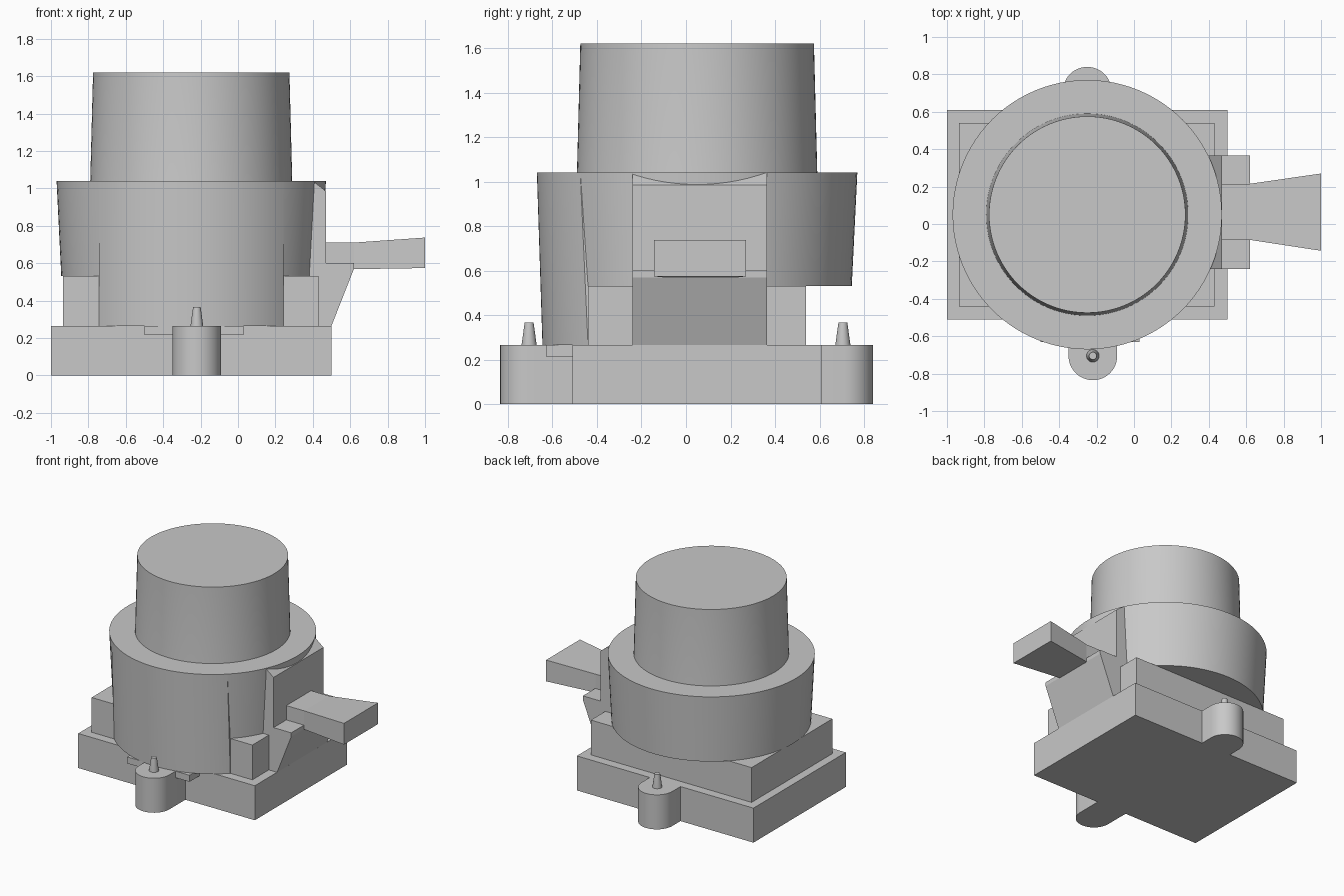
import bpy, bmesh, math

if "Cube" in bpy.data.objects:
    bpy.data.objects.remove(bpy.data.objects["Cube"])

grey = bpy.data.materials.new("plain grey")
grey.diffuse_color = (0.58, 0.58, 0.58, 1)
grey.use_nodes = True
grey.node_tree.nodes["Principled BSDF"].inputs["Base Color"].default_value = grey.diffuse_color

CX, CY = -0.25, 0.05      # axis of the round parts
FLOOR = 0.265             # top of the base slab


def loft(name, rings, smooth=False):
    """Closed solid through rings of equal point count."""
    bm = bmesh.new()
    rows = [[bm.verts.new(p) for p in ring] for ring in rings]
    n = len(rows[0])
    for a, b in zip(rows, rows[1:]):
        for i in range(n):
            j = (i + 1) % n
            bm.faces.new((a[i], a[j], b[j], b[i]))
    bm.faces.new(rows[0])
    bm.faces.new(rows[-1])
    bmesh.ops.recalc_face_normals(bm, faces=bm.faces)
    mesh = bpy.data.meshes.new(name)
    bm.to_mesh(mesh)
    bm.free()
    mesh.materials.append(grey)
    obj = bpy.data.objects.new(name, mesh)
    bpy.context.collection.objects.link(obj)
    if smooth:
        bpy.ops.object.select_all(action='DESELECT')
        obj.select_set(True)
        bpy.context.view_layer.objects.active = obj
        bpy.ops.object.shade_smooth_by_angle(angle=math.radians(30))
    return obj


def box(name, x0, x1, y0, y1, z0, z1):
    pts = [(x0, y0), (x1, y0), (x1, y1), (x0, y1)]
    return loft(name, [[(x, y, z) for x, y in pts] for z in (z0, z1)])


def arc(cx, cy, r, a0, a1, n):
    return [(cx + r * math.cos(a0 + (a1 - a0) * i / n),
             cy + r * math.sin(a0 + (a1 - a0) * i / n)) for i in range(n + 1)]


def cone(name, cx, cy, levels, n=96):
    """Round part; levels are (radius, height)."""
    rings = [[(x, y, z) for x, y in arc(cx, cy, r, 0, 2 * math.pi, n)[:-1]]
             for r, z in levels]
    return loft(name, rings, True)


# Base slab with a rounded screw lug at front and back
outline = [(-1, -0.51)]
outline += [(-0.35, -0.51)] + arc(-0.22, -0.705, 0.13, math.pi, 2 * math.pi, 24) + [(-0.09, -0.51)]
outline += [(0.5, -0.51), (0.5, 0.61)]
outline += [(-0.12, 0.61)] + arc(-0.25, 0.71, 0.13, 0, math.pi, 24) + [(-0.38, 0.61)]
outline += [(-1, 0.61)]
loft("base_slab", [[(x, y, z) for x, y in outline] for z in (0, FLOOR)], True)

# Tapered pins on the lugs
for name, x, y in (("front_pin", -0.22, -0.705), ("back_pin", -0.25, 0.705)):
    cone(name, x, y, [(0.034, FLOOR - 0.01), (0.034, FLOOR), (0.02, 0.367)], 24)

# Middle block and the small ledge under the front skirt
box("middle_block", -0.935, 0.43, -0.44, 0.54, FLOOR - 0.02, 0.532)
box("front_ledge", -0.5, 0.03, -0.63, -0.48, 0.215, FLOOR)

# Collar and knob
cone("collar", CX, CY, [(0.695, 0.532), (0.72, 1.04)])
cone("knob", CX, CY, [(0.541, 1.03), (0.54, 1.04), (0.525, 1.62)])

# Front skirt reaching down to the base
rings = []
for r, z in ((0.695, FLOOR), (0.72, 1.04)):
    half = math.asin(0.4925 / r)
    pts = arc(CX, CY, r, -math.pi / 2 - half, -math.pi / 2 + half, 40)
    pts += [(CX + 0.4925, -0.3), (CX - 0.4925, -0.3)]
    rings.append([(x, y, z) for x, y in pts])
loft("front_skirt", rings, True)

# Lever housing with sloped support and chamfered top
profile = [(0.2, 0.25), (0.494, 0.25), (0.62, 0.57), (0.62, 0.6),
           (0.47, 0.6), (0.47, 0.985), (0.4, 1.04), (0.2, 1.03)]
loft("lever_housing", [[(x, y, z) for x, z in profile] for y in (-0.24, 0.365)])

# Flared lever
rings = []
for x, y0, y1, z0, z1 in ((0.4, -0.085, 0.215, 0.568, 0.71),
                          (0.62, -0.085, 0.215, 0.568, 0.71),
                          (1.0, -0.143, 0.27, 0.574, 0.737)):
    rings.append([(x, y0, z0), (x, y1, z0), (x, y1, z1), (x, y0, z1)])
loft("lever", rings)
